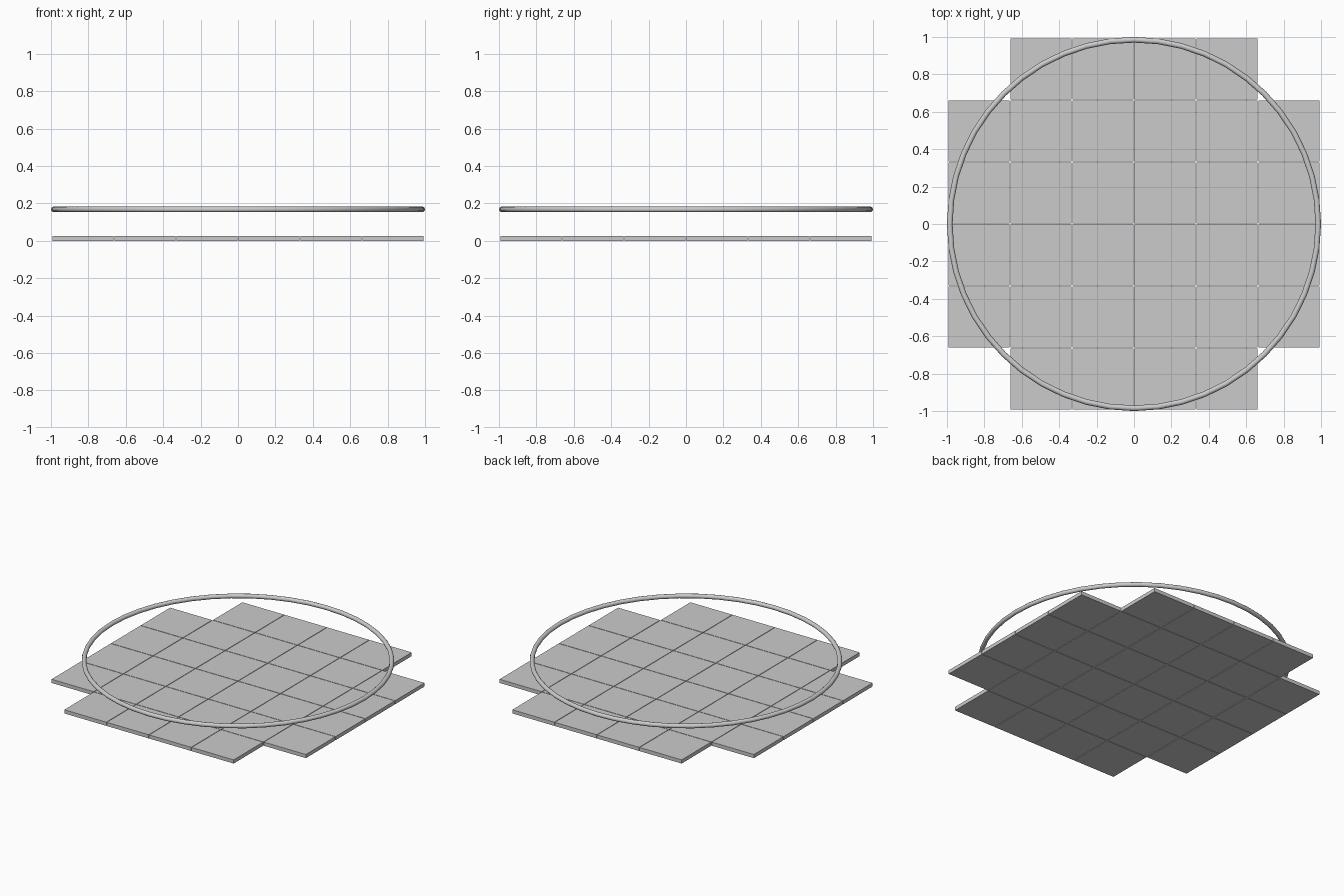
import bpy, bmesh, math
from mathutils import Matrix

cube = bpy.data.objects.get("Cube")
if cube:
    bpy.data.objects.remove(cube, do_unlink=True)

PITCH, TILE, THICK = 0.3315, 0.3275, 0.026
RING_R, TUBE_R, RING_Z = 0.985, 0.015, 0.168

grey = bpy.data.materials.new("light_grey")
grey.use_nodes = True
colour = (0.6, 0.6, 0.6, 1)
grey.diffuse_color = colour
grey.node_tree.nodes["Principled BSDF"].inputs["Base Color"].default_value = colour

# Floor tiles: a six by six grid without its four corners
bm = bmesh.new()
for i in range(6):
    for j in range(6):
        if i in (0, 5) and j in (0, 5):
            continue
        place = Matrix.Translation(((i - 2.5) * PITCH, (j - 2.5) * PITCH, THICK / 2))
        bmesh.ops.create_cube(bm, size=1, matrix=place @ Matrix.Diagonal((TILE, TILE, THICK, 1)))
mesh = bpy.data.meshes.new("floor_tiles")
bm.to_mesh(mesh)
bm.free()
mesh.materials.append(grey)
tiles = bpy.data.objects.new("floor_tiles", mesh)
bpy.context.collection.objects.link(tiles)

# Round ring hovering above the floor
bpy.ops.mesh.primitive_torus_add(major_radius=RING_R, minor_radius=TUBE_R,
                                 major_segments=48, minor_segments=12,
                                 location=(0, 0, RING_Z))
ring = bpy.context.object
ring.name = "hovering_ring"
ring.data.materials.append(grey)
bpy.ops.object.shade_smooth_by_angle(angle=math.radians(40))
